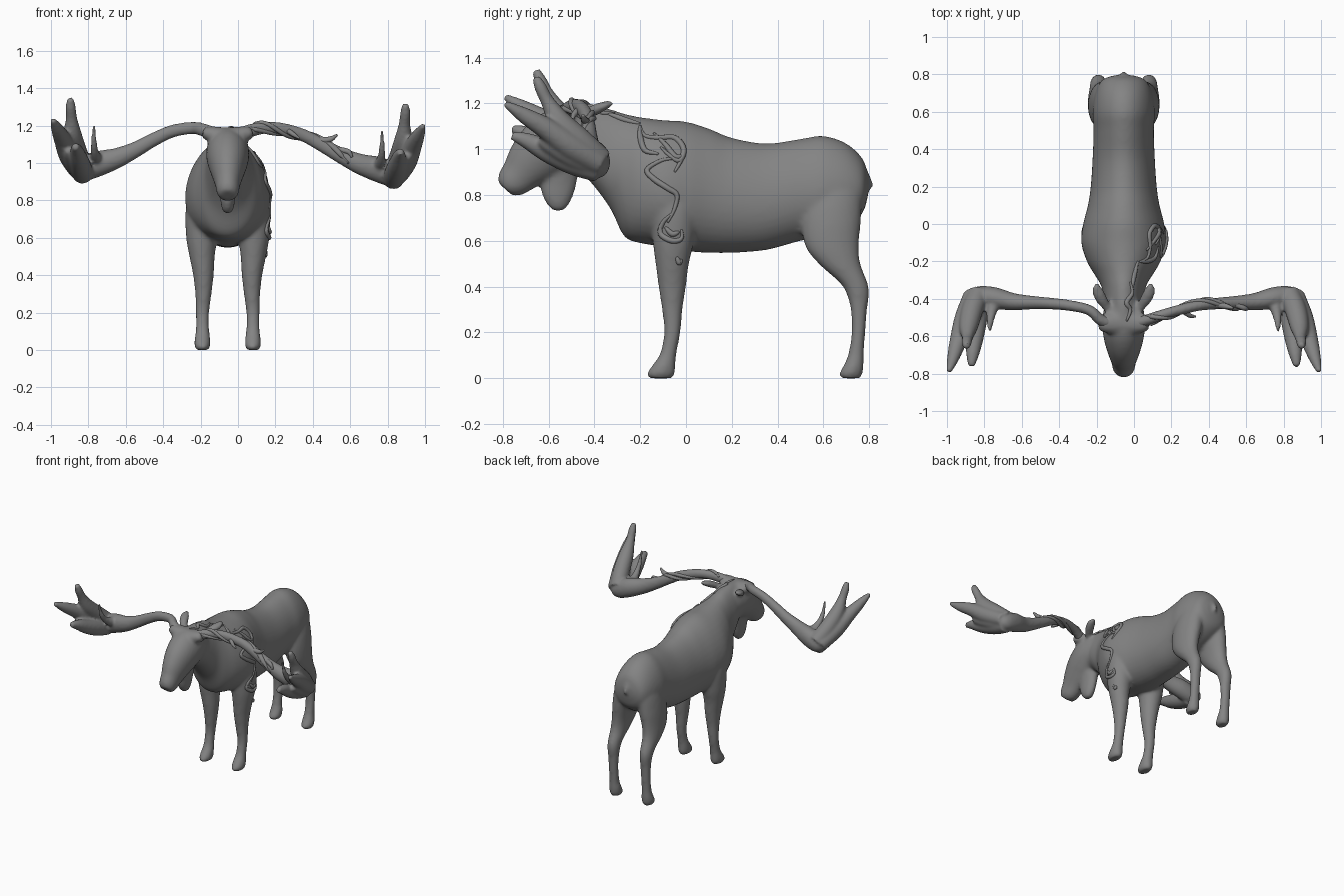
import bpy, bmesh, math
from mathutils import Vector
from mathutils.bvhtree import BVHTree

CX = -0.055   # centre line of the animal's body
grey = bpy.data.materials.new("dark_grey")
grey.diffuse_color = (.23, .23, .23, 1)


def spline(pts, steps=5):
    """Catmull-Rom interpolation of tuples of any length."""
    out = []
    for i in range(len(pts) - 1):
        p0, p1 = pts[max(i - 1, 0)], pts[i]
        p2, p3 = pts[i + 1], pts[min(i + 2, len(pts) - 1)]
        for s in range(steps):
            t = s / steps
            out.append(tuple(0.5 * (2 * b + (c - a) * t + (2 * a - 5 * b + 4 * c - d) * t * t
                                    + (3 * b - a - 3 * c + d) * t ** 3)
                             for a, b, c, d in zip(p0, p1, p2, p3)))
    out.append(tuple(pts[-1]))
    return out


def loft(bm, rings, ref=(1, 0, 0), normal=None, egg=0.0, seg=24, steps=5):
    """Skin elliptical rings (x, y, z, radius along ref, other radius)."""
    rings = spline(rings, steps)
    loops = []
    for i, r in enumerate(rings):
        c = Vector(r[:3])
        if normal:
            n = Vector(normal)
        else:
            n = (Vector(rings[min(i + 1, len(rings) - 1)][:3]) - Vector(rings[max(i - 1, 0)][:3])).normalized()
        u = Vector(ref)
        u = (u - n * u.dot(n)).normalized()
        v = n.cross(u)
        loop = []
        for k in range(seg):
            a = 2 * math.pi * k / seg
            loop.append(bm.verts.new(c + u * (r[3] * math.cos(a) * (1 + egg * math.sin(a)))
                                     + v * (r[4] * math.sin(a))))
        loops.append(loop)
    for a, b in zip(loops, loops[1:]):
        for k in range(seg):
            j = (k + 1) % seg
            bm.faces.new((a[k], a[j], b[j], b[k]))
    bm.faces.new(loops[0][::-1])
    bm.faces.new(loops[-1])


def tube(bm, pts, **kw):
    loft(bm, [(x, y, z, r, r) for x, y, z, r in pts], **kw)


def finish(bm, name, voxel=None, smooth=6):
    bmesh.ops.recalc_face_normals(bm, faces=bm.faces)
    me = bpy.data.meshes.new(name)
    bm.to_mesh(me)
    bm.free()
    me.materials.append(grey)
    ob = bpy.data.objects.new(name, me)
    bpy.context.collection.objects.link(ob)
    me.polygons.foreach_set("use_smooth", [True] * len(me.polygons))
    if voxel:
        m = ob.modifiers.new("fuse", 'REMESH')
        m.mode, m.voxel_size, m.use_smooth_shade = 'VOXEL', voxel, True
        s = ob.modifiers.new("soften", 'SMOOTH')
        s.factor, s.iterations = 0.5, smooth
    return ob


# Body and neck: y, top, bottom, half width
bm = bmesh.new()
torso = [(.795, .89, .80, .05), (.77, .96, .72, .115), (.70, 1.025, .66, .15), (.60, 1.058, .62, .165),
         (.50, 1.045, .60, .16), (.35, 1.025, .56, .165), (.20, 1.05, .548, .175), (.10, 1.09, .548, .19),
         (0, 1.12, .555, .215), (-.10, 1.127, .575, .225), (-.20, 1.14, .59, .195), (-.27, 1.155, .62, .155),
         (-.33, 1.175, .74, .12), (-.42, 1.19, .86, .10), (-.50, 1.19, .93, .08)]
loft(bm, [(CX, y, (t + b) / 2, w, (t - b) / 2) for y, t, b, w in torso], normal=(0, 1, 0), egg=.13, seg=40)

# Head: y, z, half width, half depth
head = [(-.42, 1.04, .10, .13), (-.52, 1.05, .115, .14), (-.60, 1.01, .108, .135), (-.67, .95, .088, .115),
        (-.725, .89, .068, .087), (-.765, .85, .06, .070), (-.788, .825, .045, .045)]
loft(bm, [(CX, y, z, w, d) for y, z, w, d in head], seg=32)

# Brow ridge carrying the antlers
loft(bm, [(CX + x, y, z, r, r * 1.3) for x, y, z, r in
          ((-.13, -.525, 1.165, .03), (-.09, -.53, 1.155, .042), (0, -.53, 1.14, .05),
           (.09, -.53, 1.155, .042), (.13, -.525, 1.165, .03))], ref=(0, 0, 1))

# Throat bell
loft(bm, [(CX, -.54, .96, .06, .08), (CX, -.555, .86, .045, .08), (CX, -.56, .79, .038, .065),
          (CX, -.558, .745, .028, .038), (CX, -.557, .73, .012, .015)], normal=(0, 0, 1))

# Tail
tube(bm, [(CX, .74, .93, .03), (CX, .78, .885, .022), (CX, .802, .85, .015), (CX, .815, .83, .009)])

# Legs and ears: leg rows are y, z, sideways offset, half width, half depth
front_leg = [(-.11, 0, .135, .032, .052), (-.11, .02, .135, .042, .062), (-.095, .06, .135, .042, .05),
             (-.077, .11, .135, .036, .036), (-.06, .20, .135, .036, .036), (-.06, .30, .13, .044, .045),
             (-.06, .40, .13, .055, .06), (-.06, .50, .137, .068, .073), (-.055, .60, .14, .082, .09),
             (-.05, .75, .14, .085, .10), (-.05, .88, .13, .06, .08)]
hind_leg = [(.72, 0, .135, .032, .042), (.72, .02, .135, .042, .051), (.733, .06, .135, .042, .043),
            (.743, .11, .135, .035, .034), (.753, .20, .135, .035, .030), (.755, .30, .135, .038, .036),
            (.75, .37, .135, .043, .05), (.73, .42, .135, .047, .062), (.67, .50, .133, .057, .092),
            (.637, .58, .126, .066, .118), (.635, .70, .108, .077, .13), (.65, .83, .085, .072, .115),
            (.66, .92, .06, .04, .06)]
for s in (-1, 1):
    for leg in (front_leg, hind_leg):
        loft(bm, [(CX + s * o, y, z, w, d) for y, z, o, w, d in leg], normal=(0, 0, 1))
    loft(bm, [(CX + s * .08, -.46, 1.14, .02, .02), (CX + s * .12, -.40, 1.17, .032, .025),
              (CX + s * .14, -.355, 1.19, .03, .02), (CX + s * .145, -.318, 1.203, .012, .01)])
body = finish(bm, "body", .011, 9)

# Antlers: x outward, y, z, radius
beam = [(.24, -.46, 1.187, .033), (.35, -.435, 1.17, .034), (.45, -.425, 1.125, .037),
        (.55, -.42, 1.07, .043), (.65, -.415, 1.025, .055), (.75, -.395, .995, .068),
        (.83, -.385, .965, .062), (.87, -.39, .965, .045)]
tines = [
    [(.83, -.37, .98, .055), (.865, -.46, 1.06, .058), (.885, -.55, 1.15, .05), (.89, -.605, 1.24, .03),
     (.895, -.635, 1.30, .027), (.895, -.655, 1.345, .017)],
    [(.86, -.375, .965, .05), (.90, -.50, 1.04, .058), (.935, -.61, 1.12, .048), (.965, -.71, 1.18, .034),
     (.99, -.79, 1.23, .014)],
    [(.83, -.38, .94, .055), (.84, -.49, .975, .058), (.852, -.60, 1.02, .05), (.862, -.69, 1.065, .036),
     (.87, -.76, 1.09, .018)],
    [(.75, -.41, 1.01, .04), (.765, -.49, 1.05, .024), (.77, -.54, 1.11, .016), (.77, -.57, 1.205, .008)],
    # webs filling the palm between the tines
    [(.85, -.38, .98, .05), (.885, -.48, 1.05, .05), (.91, -.57, 1.115, .04), (.92, -.62, 1.15, .015)],
    [(.84, -.38, .95, .05), (.875, -.50, 1.00, .05), (.90, -.60, 1.05, .035), (.91, -.64, 1.07, .015)]]


def side(p, s):
    # the right antler hangs a little lower than the left
    drop = .03 * min(1, max(0, (p[0] - .2) / .2)) if s > 0 else 0
    return (s * p[0], p[1], p[2] - drop) + tuple(p[3:])


beams = {}
for s, name in ((-1, "left_antler"), (1, "right_antler")):
    bm = bmesh.new()
    base = [(CX + s * .05, -.535, 1.14, .04), (CX + s * .12, -.515, 1.172, .036)]
    if s > 0:
        base.append((.15, -.485, 1.188, .032))
    path = base + [side(p, s) for p in beam]
    beams[s] = path
    loft(bm, [(x, y, z, r, r * .85) for x, y, z, r in path], ref=(0, 0, 1))
    for t in tines:
        tube(bm, [side(p, s) for p in t])
    finish(bm, name, .009, 6)

# Raised vine winding over the right flank, neck and right antler
tree = BVHTree.FromObject(body, bpy.context.evaluated_depsgraph_get())
bm = bmesh.new()


def drape(points, axis, radius=.013):
    pts = []
    n = len(spline(points)) - 1
    for i, (a, b) in enumerate(spline(points)):
        start = Vector((1, a, b)) if axis == 'X' else Vector((a, b, 2))
        hit = tree.ray_cast(start, Vector((-1, 0, 0)) if axis == 'X' else Vector((0, 0, -1)))[0]
        if hit:
            pts.append((*hit, radius * (.35 + .65 * math.sin(math.pi * i / n))))
    tube(bm, pts, ref=(.3, .2, .93), seg=10, steps=1)


for line in (
        [(-.20, 1.10), (-.18, 1.06), (-.12, 1.05), (-.05, 1.05), (-.01, 1.0), (-.03, .95), (-.08, .98), (-.11, 1.01)],
        [(-.14, 1.07), (-.09, 1.02), (-.05, .97), (-.02, .96), (-.05, .90)],
        [(-.05, .96), (-.11, .95), (-.17, .91), (-.14, .87), (-.08, .83), (-.04, .80), (-.05, .74), (-.08, .68)],
        [(-.06, .72), (-.10, .68), (-.11, .63), (-.06, .60), (-.02, .61), (-.02, .65)],
        [(-.09, .66), (-.06, .63), (-.03, .64)],
        [(-.04, .53), (-.03, .505), (-.02, .52)]):
    drape(line, 'X')
for line in (
        [(-.04, -.52), (-.02, -.46), (-.04, -.42), (-.01, -.37), (-.02, -.31)],
        [(-.01, -.34), (.0, -.28), (.02, -.20)],
        [(.03, -.20), (.07, -.20), (.11, -.18), (.13, -.12)]):
    drape(line, 'Z')

spiral = spline(beams[1][1:8], 8)
for phase, rate in ((0.5, .22), (2.6, .17)):
    pts = []
    for i, (x, y, z, r) in enumerate(spiral[:44]):
        a = phase + rate * i
        pts.append((x, y + r * .8 * math.cos(a), z + r * .93 * math.sin(a), .012 if 2 < i < 41 else .006))
    tube(bm, pts, ref=(0, .3, 1), seg=10, steps=1)
for spur in ([(.43, -.43, 1.12, .018), (.49, -.44, 1.125, .016), (.53, -.45, 1.15, .006)],
             [(.27, -.47, 1.17, .015), (.30, -.49, 1.15, .012), (.33, -.495, 1.13, .005)],
             [(.54, -.43, 1.07, .015), (.59, -.45, 1.06, .014), (.61, -.455, 1.03, .006)]):
    tube(bm, spur, ref=(0, 0, 1), seg=10)
finish(bm, "carved_vine")
